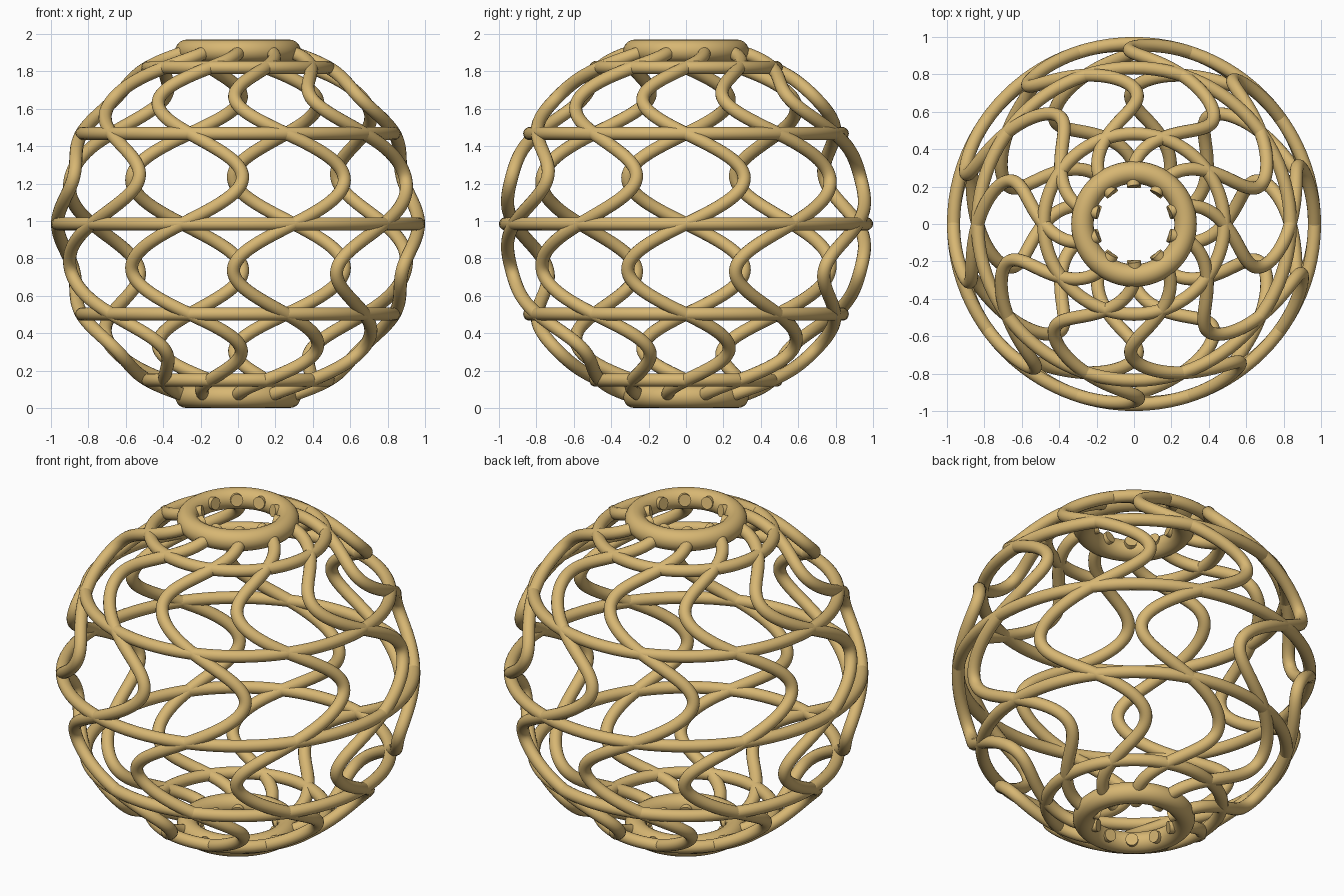
import bpy
from math import sin, cos, pi, radians

cube = bpy.data.objects.get("Cube")
if cube:
    bpy.data.objects.remove(cube, do_unlink=True)

RADIUS = 0.965      # sphere that all tube centres lie on
TUBE = 0.035        # tube radius
MID = 0.985         # height of the sphere centre
STRANDS = 10
SWING = radians(19.5)
END_LAT = radians(78)

tan = bpy.data.materials.new("warm_tan")
tan.use_nodes = True
colour = (0.68, 0.47, 0.17, 1)
tan.diffuse_color = colour
tan.node_tree.nodes["Principled BSDF"].inputs["Base Color"].default_value = colour


def ring(name, lat, thickness):
    """Horizontal ring lying on the sphere at a latitude in degrees."""
    a = radians(lat)
    bpy.ops.mesh.primitive_torus_add(
        major_radius=RADIUS * cos(a), minor_radius=thickness,
        major_segments=96, minor_segments=20,
        location=(0, 0, MID + RADIUS * sin(a)))
    obj = bpy.context.object
    obj.name = name
    obj.data.materials.append(tan)
    bpy.ops.object.shade_smooth()


# Hoops around the sphere
ring("equator_hoop", 0, TUBE)
for side, word in ((1, "upper"), (-1, "lower")):
    ring(word + "_middle_hoop", side * 30, TUBE)
    ring(word + "_small_hoop", side * 60, TUBE)
    ring(word + "_collar", side * 73.4, 0.06)

# One wavy strand running from collar to collar over the sphere
curve = bpy.data.curves.new("wavy_strand", "CURVE")
curve.dimensions = "3D"
curve.bevel_depth = TUBE
curve.bevel_resolution = 6
curve.use_fill_caps = True
steps = 180
spline = curve.splines.new("POLY")
spline.points.add(steps)
for i, point in enumerate(spline.points):
    lat = END_LAT * (2 * i / steps - 1)
    lon = SWING * sin(6 * lat)
    r = RADIUS * cos(lat)
    point.co = (r * cos(lon), r * sin(lon), RADIUS * sin(lat), 1)
curve.materials.append(tan)
strand = bpy.data.objects.new("wavy_strand_1", curve)
bpy.context.collection.objects.link(strand)
bpy.ops.object.select_all(action="DESELECT")
strand.select_set(True)
bpy.context.view_layer.objects.active = strand
bpy.ops.object.convert(target="MESH")
strand = bpy.context.object
strand.location.z = MID
bpy.ops.object.shade_smooth_by_angle(angle=radians(50))

# The remaining strands, evenly turned about the upright axis
for k in range(1, STRANDS):
    copy = bpy.data.objects.new(f"wavy_strand_{k + 1}", strand.data)
    copy.location.z = MID
    copy.rotation_euler.z = 2 * pi * k / STRANDS
    bpy.context.collection.objects.link(copy)
